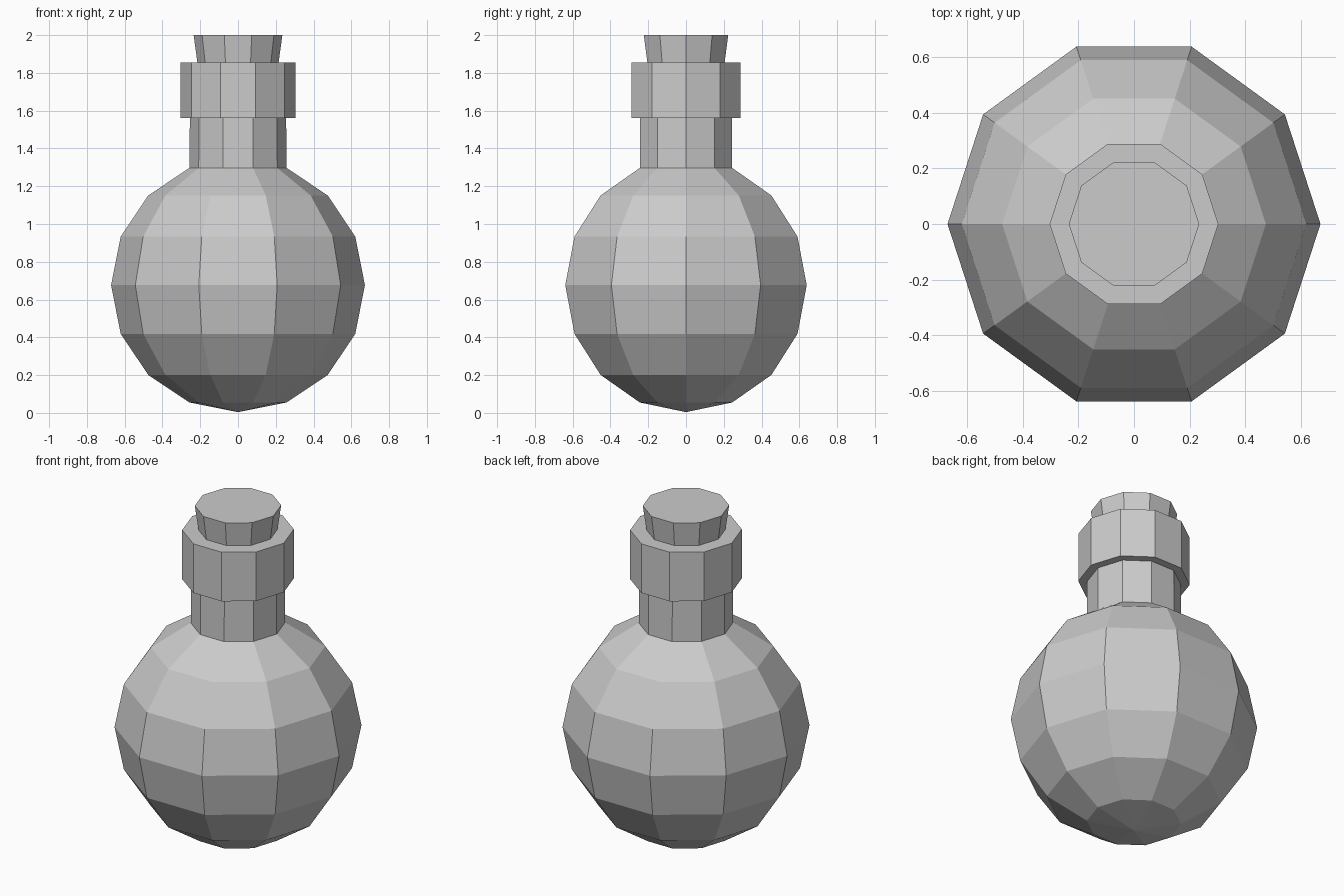
import bpy, bmesh
from math import sin, cos, pi

if "Cube" in bpy.data.objects:
    bpy.data.objects.remove(bpy.data.objects["Cube"])

SIDES = 10


def lathe(name, profile):
    """Spin (radius, z) points into a faceted solid; radius 0 makes a pole."""
    bm = bmesh.new()
    rings = []
    for r, z in profile:
        n = 1 if r == 0 else SIDES
        rings.append([bm.verts.new((r * cos(2 * pi * i / SIDES),
                                    r * sin(2 * pi * i / SIDES), z)) for i in range(n)])
    for a, b in zip(rings, rings[1:]):
        for i in range(SIDES):
            j = (i + 1) % SIDES
            if len(a) == 1:
                bm.faces.new((a[0], b[j], b[i]))
            elif len(b) == 1:
                bm.faces.new((a[i], a[j], b[0]))
            else:
                bm.faces.new((a[i], a[j], b[j], b[i]))
    bmesh.ops.recalc_face_normals(bm, faces=bm.faces)
    mesh = bpy.data.meshes.new(name)
    bm.to_mesh(mesh)
    bm.free()
    obj = bpy.data.objects.new(name, mesh)
    bpy.context.collection.objects.link(obj)
    return obj


# Round flask body (eight-ring sphere, open at the top) running into the neck
R, CZ = 0.672, 0.676
body = [(0, CZ - R)]
body += [(R * sin(k * pi / 8), CZ - R * cos(k * pi / 8)) for k in range(1, 8)]
lathe("flask_body", body + [(0.255, 1.56)])

# Collar around the mouth
lathe("collar", [(0.255, 1.56), (0.304, 1.56), (0.304, 1.855), (0.215, 1.855), (0.195, 1.70)])

# Tapered stopper
lathe("stopper", [(0, 1.70), (0.195, 1.70), (0.215, 1.855), (0.235, 2.0), (0, 2.0)])
